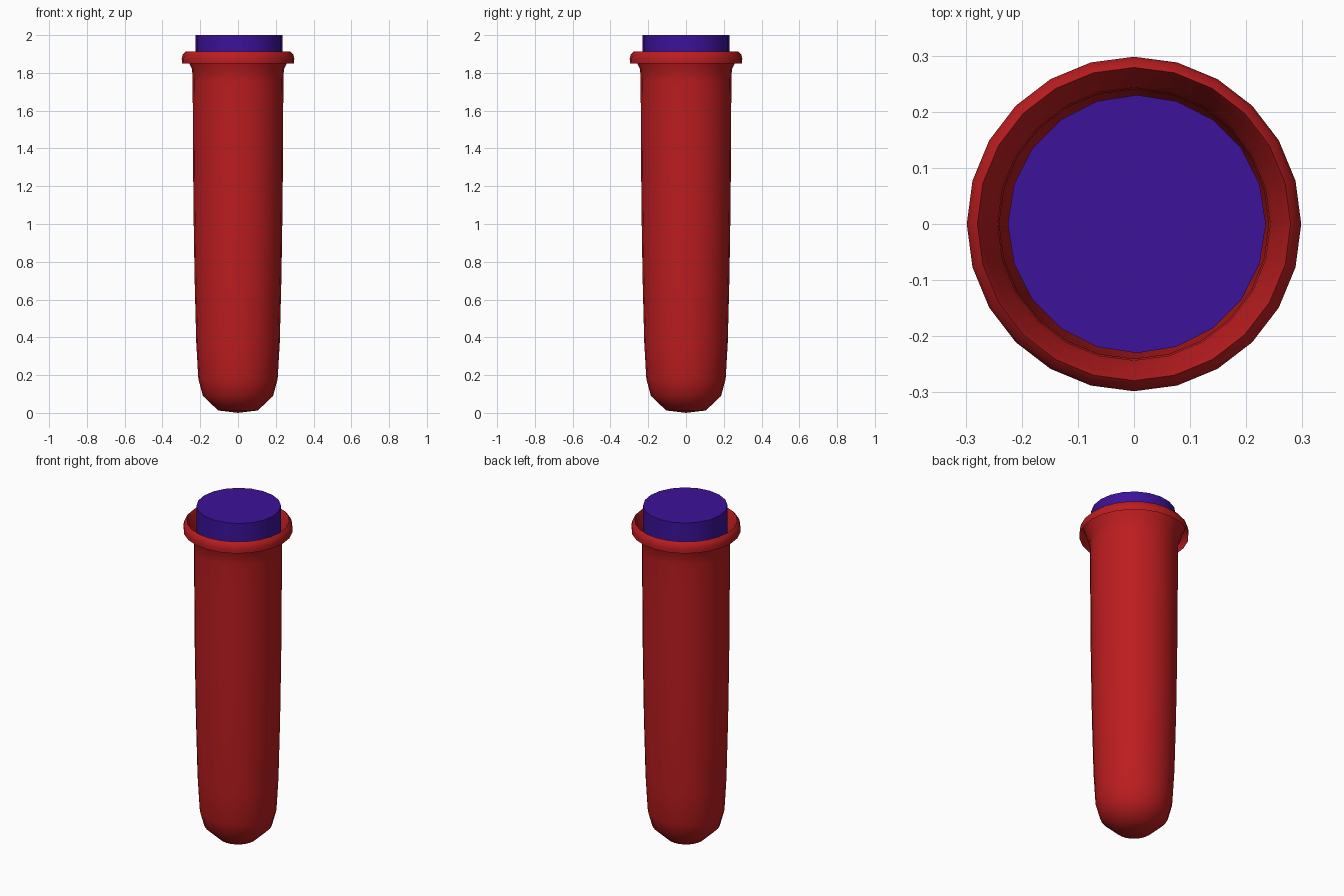
import bpy, bmesh, math

if "Cube" in bpy.data.objects:
    bpy.data.objects.remove(bpy.data.objects["Cube"])


def material(name, color):
    m = bpy.data.materials.new(name)
    m.diffuse_color = color
    m.use_nodes = True
    m.node_tree.nodes["Principled BSDF"].inputs["Base Color"].default_value = m.diffuse_color
    return m


def lathe(name, profile, sides, mat, angle, center_x=0.0):
    """Spin an (r, z) profile around z; r = 0 ends collapse to a pole."""
    bm = bmesh.new()
    rings = []
    for r, z in profile:
        if r == 0:
            rings.append([bm.verts.new((center_x, 0, z))] * sides)
        else:
            rings.append([bm.verts.new((center_x + r * math.cos(2 * math.pi * i / sides),
                                        r * math.sin(2 * math.pi * i / sides), z))
                          for i in range(sides)])
    for a, b in zip(rings, rings[1:]):
        for i in range(sides):
            j = (i + 1) % sides
            corners = list(dict.fromkeys((a[i], a[j], b[j], b[i])))
            bm.faces.new(corners)
    mesh = bpy.data.meshes.new(name)
    bm.to_mesh(mesh)
    bm.free()
    mesh.materials.append(mat)
    obj = bpy.data.objects.new(name, mesh)
    bpy.context.collection.objects.link(obj)
    bpy.ops.object.select_all(action='DESELECT')
    obj.select_set(True)
    bpy.context.view_layer.objects.active = obj
    bpy.ops.object.shade_smooth_by_angle(angle=math.radians(angle))
    return obj


red = material("tube_red", (0.50, 0.012, 0.014, 1))
purple = material("stopper_purple", (0.045, 0.006, 0.32, 1))

# Thin tube: round bottom, slightly widening wall, lip rolled outward
lathe("tube", [(0, 0.0), (0.105, 0.013), (0.186, 0.09), (0.21, 0.18), (0.221, 0.37),
               (0.23, 0.72), (0.236, 1.1), (0.239, 1.5), (0.24, 1.75), (0.243, 1.82),
               (0.256, 1.845), (0.266, 1.885), (0.279, 1.912), (0.293, 1.897),
               (0.298, 1.875), (0.297, 1.85)], 24, red, 80)

# Stopper pushed into the mouth, a touch off centre
lathe("stopper", [(0, 1.65), (0.23, 1.65), (0.23, 2.0), (0, 2.0)], 20, purple, 30, 0.005)
